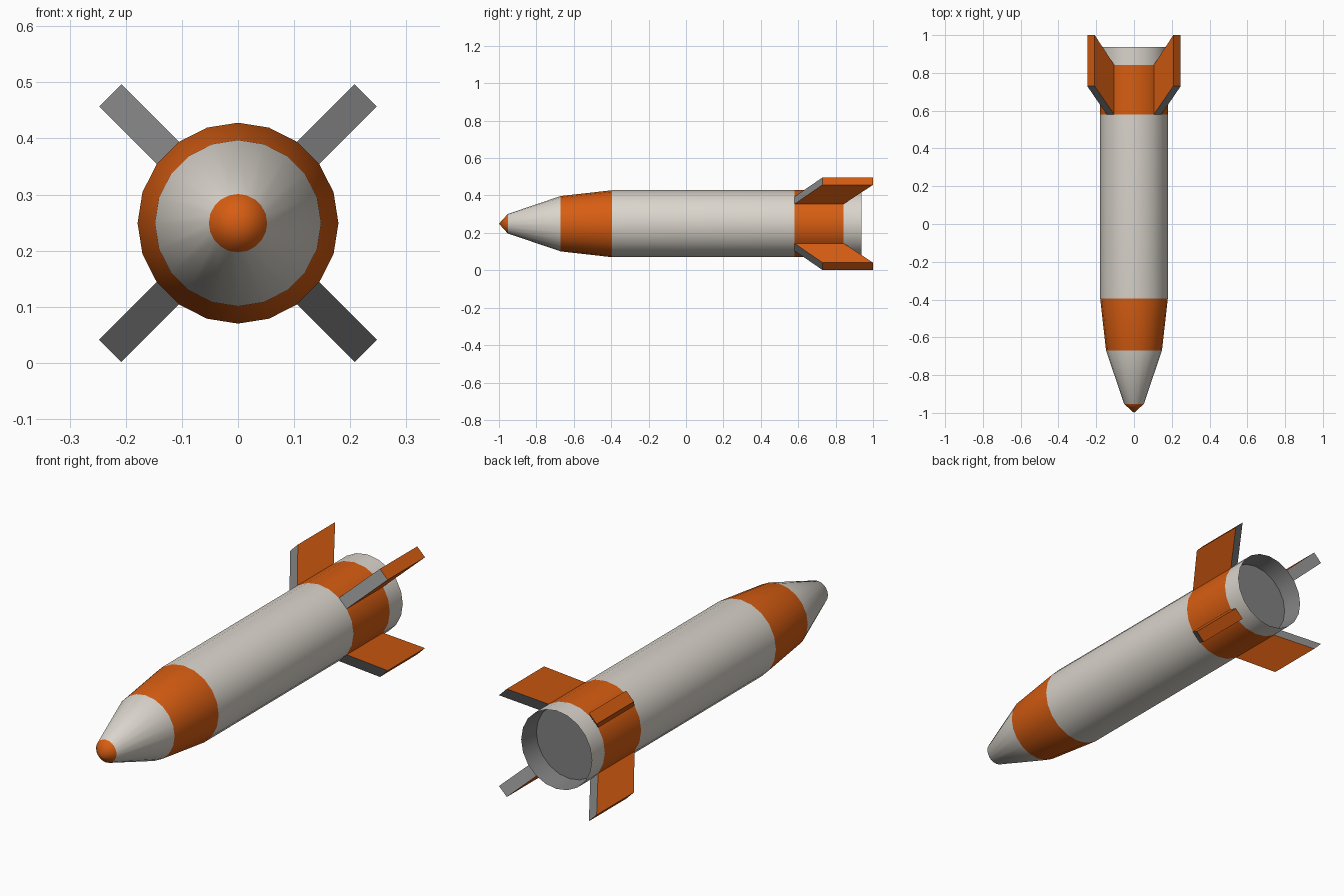
import bpy, bmesh, math
from mathutils import Vector

if "Cube" in bpy.data.objects:
    bpy.data.objects.remove(bpy.data.objects["Cube"])

SIDES, AXIS_Z, R = 20, 0.249, 0.179


def material(name, color):
    m = bpy.data.materials.new(name)
    m.diffuse_color = (*color, 1)
    m.use_nodes = True
    m.node_tree.nodes["Principled BSDF"].inputs["Base Color"].default_value = m.diffuse_color
    return m


WHITE = material("white", (0.70, 0.66, 0.60))
ORANGE = material("orange", (0.68, 0.11, 0.006))
GREY = material("grey", (0.22, 0.22, 0.22))


def point(angle, r, y):
    return Vector((r * math.cos(angle), y, AXIS_Z + r * math.sin(angle)))


def finish(name, bm, mats, smooth=True):
    me = bpy.data.meshes.new(name)
    bm.to_mesh(me)
    bm.free()
    for m in mats:
        me.materials.append(m)
    ob = bpy.data.objects.new(name, me)
    bpy.context.collection.objects.link(ob)
    if smooth:
        bpy.ops.object.select_all(action='DESELECT')
        ob.select_set(True)
        bpy.context.view_layer.objects.active = ob
        bpy.ops.object.shade_smooth_by_angle(angle=math.radians(35))
    return ob


def revolve(name, profile, bands, mats):
    """Turn (y, radius) points around the rocket axis; one material index per band."""
    bm = bmesh.new()
    step = 2 * math.pi / SIDES
    rings = []
    for y, r in profile:
        n = SIDES if r > 0 else 1
        rings.append([bm.verts.new(point(i * step, r, y)) for i in range(n)])
    for a, b, mat in zip(rings, rings[1:], bands):
        for i in range(SIDES):
            j = (i + 1) % SIDES
            quad = [a[i % len(a)], a[j % len(a)], b[j % len(b)], b[i % len(b)]]
            bm.faces.new(list(dict.fromkeys(quad))).material_index = mat
    return finish(name, bm, mats)


# Hull: tip, nose cone, shoulder band, tube, fin band, tail ring
revolve("hull",
        [(-1, 0), (-0.953, 0.052), (-0.67, 0.148), (-0.395, R),
         (0.58, R), (0.843, R), (0.937, R)],
        [1, 0, 1, 0, 1, 0], [WHITE, ORANGE])

# Recessed engine opening at the tail
revolve("engine_recess", [(0.937, R), (0.843, 0.168), (0.843, 0)], [0, 0], [GREY])

# Four swept fins, each as wide as one hull facet
half = R * math.sin(math.pi / SIDES)
root = R * math.cos(math.pi / SIDES)
outline = [(0.58, root), (0.73, 0.322), (1.0, 0.322), (0.843, root)]
for k in range(4):
    a = math.pi / 4 + k * math.pi / 2
    side = Vector((-math.sin(a), 0, math.cos(a))) * half
    bm = bmesh.new()
    left = [bm.verts.new(point(a, r, y) + side) for y, r in outline]
    right = [bm.verts.new(point(a, r, y) - side) for y, r in outline]
    bm.faces.new(left)
    bm.faces.new(right[::-1])
    for i in range(3):  # leading edge, tip, trailing edge
        f = bm.faces.new([left[i + 1], left[i], right[i], right[i + 1]])
        f.material_index = 0 if i == 1 else 1
    bmesh.ops.recalc_face_normals(bm, faces=bm.faces)
    finish(f"fin_{k + 1}", bm, [ORANGE, GREY], smooth=False)
